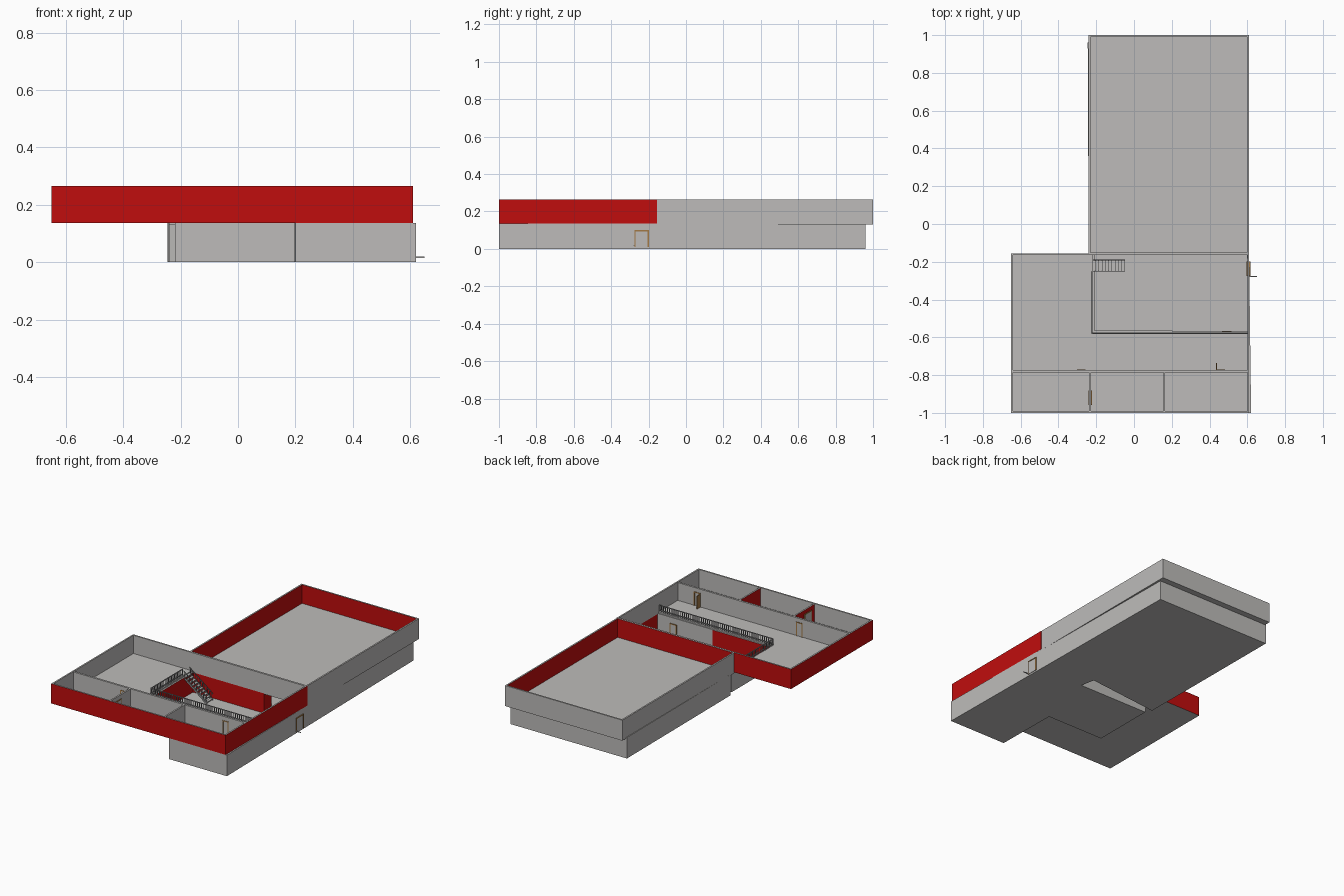
import bpy, bmesh
from mathutils import Vector

cube = bpy.data.objects.get("Cube")
if cube:
    bpy.data.objects.remove(cube)


def material(name, colour):
    m = bpy.data.materials.new(name)
    m.use_nodes = True
    m.diffuse_color = (*colour, 1)
    m.node_tree.nodes["Principled BSDF"].inputs["Base Color"].default_value = (*colour, 1)
    return m


GRAY = material("plaster gray", (0.51, 0.50, 0.49))
RED = material("wall red", (0.53, 0.004, 0.004))
BROWN = material("door wood", (0.36, 0.19, 0.06))
STEEL = material("railing gray", (0.3, 0.3, 0.3))


def finish(name, bm, mats):
    mesh = bpy.data.meshes.new(name)
    bm.to_mesh(mesh)
    bm.free()
    for m in mats:
        mesh.materials.append(m)
    obj = bpy.data.objects.new(name, mesh)
    bpy.context.collection.objects.link(obj)
    return obj


def add_box(bm, lo, hi):
    r = bmesh.ops.create_cube(bm, size=1)
    for v in r["verts"]:
        v.co = [lo[i] + (v.co[i] + 0.5) * (hi[i] - lo[i]) for i in range(3)]


def boxes(name, mat, parts):
    bm = bmesh.new()
    for lo, hi in parts:
        add_box(bm, lo, hi)
    return finish(name, bm, [mat])


def slab(name, pts, z0, z1, mat=GRAY):
    bm = bmesh.new()
    f = bm.faces.new([bm.verts.new((x, y, z0)) for x, y in pts])
    r = bmesh.ops.extrude_face_region(bm, geom=[f])
    for v in r["geom"]:
        if isinstance(v, bmesh.types.BMVert):
            v.co.z = z1
    bmesh.ops.recalc_face_normals(bm, faces=bm.faces)
    return finish(name, bm, [mat])


def wall_ring(name, pts, z0, z1, outer, inner, t=0.01):
    """Mitred walls on a counter-clockwise outline, one colour per side."""
    p = [Vector(q) for q in pts]
    n = len(p)
    inside = []
    for i in range(n):
        a = (p[i] - p[i - 1]).normalized()
        b = (p[(i + 1) % n] - p[i]).normalized()
        na, nb = Vector((-a.y, a.x)), Vector((-b.y, b.x))
        inside.append(p[i] + t * (na + nb) / (1 + na.dot(nb)))
    bm = bmesh.new()
    rings = [[bm.verts.new((q.x, q.y, z)) for q in line]
             for line, z in ((p, z0), (p, z1), (inside, z1), (inside, z0))]
    slots = (0, 2, 1, 2)
    for k in range(4):
        lo, hi = rings[k], rings[(k + 1) % 4]
        for i in range(n):
            j = (i + 1) % n
            bm.faces.new((lo[i], lo[j], hi[j], hi[i])).material_index = slots[k]
    return finish(name, bm, [outer, inner, GRAY])


# Ground storey: stepped outline with an entrance recess and an alcove
ground = [(0.62, -1), (0.595, 0.96), (-0.245, 0.96), (-0.24, -0.115), (0.27, -0.06),
          (0.29, -0.155), (-0.22, -0.155), (-0.22, -0.575), (0.195, -0.575), (0.2, -1)]
slab("ground_floor", ground, 0, 0.008)
wall_ring("ground_walls", ground, 0.001, 0.137, GRAY, RED)
boxes("ground_partition", GRAY, [((0.195, -0.58, 0), (0.608, -0.57, 0.137))])

# Rear hall, upper storey
hall = [(-0.24, -0.16), (0.609, -0.16), (0.609, 1), (-0.24, 1)]
slab("hall_floor", hall, 0.13, 0.142)
wall_ring("hall_walls", hall, 0.13, 0.264, GRAY, RED)

# Front wing, upper storey, floor left open above the stairwell
wing = [(-0.65, -1), (0.61, -1), (0.61, -0.155), (-0.65, -0.155)]
slab("wing_floor", [(-0.645, -0.995), (0.605, -0.995), (0.605, -0.575), (-0.22, -0.575),
                    (-0.22, -0.16), (-0.645, -0.16)], 0.136, 0.146)
wall_ring("wing_walls", wing, 0.136, 0.265, RED, GRAY)

# Room partitions of the wing
boxes("long_partition", GRAY, [((-0.641, -0.785, 0.14), (0.601, -0.772, 0.262))])
for name, x in (("left_room_partition", 0.16), ("right_room_partition", -0.232)):
    part = boxes(name, GRAY, [((x - 0.005, -0.991, 0.14), (x + 0.005, -0.784, 0.262))])
    part.data.materials.append(RED)
    for f in part.data.polygons:
        if f.normal.x < -0.5:
            f.material_index = 1


def door(name, x, y, z, along, depth=0.018, w=0.076, h=0.09, leaf=GRAY):
    """Wooden frame around a thin leaf, centred on a wall."""
    def bar(u0, u1, z0, z1, d):
        if along == "x":
            return (x + u0, y - d / 2, z + z0), (x + u1, y + d / 2, z + z1)
        return (x - d / 2, y + u0, z + z0), (x + d / 2, y + u1, z + z1)
    e, b = w / 2, 0.006
    boxes(name + "_frame", BROWN, [bar(-e, -e + b, 0, h, depth), bar(e - b, e, 0, h, depth),
                                   bar(-e, e, h - b, h, depth)])
    boxes(name + "_leaf", leaf, [bar(-e + b, e - b, 0, h - b, depth - 0.004)])


door("side_door", 0.606, -0.237, 0.01, "y", depth=0.02)
door("stair_hall_door", 0.49, -0.575, 0.008, "x", w=0.05)
door("left_room_door", 0.46, -0.778, 0.146, "x", w=0.045)
door("right_room_door", -0.28, -0.778, 0.146, "x", w=0.045)
door("middle_room_door", -0.232, -0.92, 0.146, "y")
boxes("left_room_open_leaf", BROWN, [((0.435, -0.772, 0.146), (0.44, -0.735, 0.23))])
boxes("side_door_step_rod", GRAY, [((0.605, -0.28, 0.015), (0.65, -0.276, 0.019))])


# Balcony railings: posts with two rails
def railing(name, start, end, posts):
    a, b = Vector(start), Vector(end)
    r = 0.002
    parts = []
    for i in range(posts + 1):
        q = a.lerp(b, i / posts)
        parts.append(((q.x - r, q.y - r, 0.146), (q.x + r, q.y + r, 0.188)))
    for z in (0.155, 0.186):
        parts.append(((min(a.x, b.x) - 0.003, min(a.y, b.y) - 0.003, z),
                      (max(a.x, b.x) + 0.003, max(a.y, b.y) + 0.003, z + 0.004)))
    boxes(name, STEEL, parts)


railing("front_railing", (-0.222, -0.58), (0.6, -0.58), 54)
railing("side_railing", (-0.224, -0.575), (-0.224, -0.255), 20)

# Staircase: open treads, two stringers and two handrails
steps, x0, x1 = 10, -0.218, -0.048
run = (x1 - x0) / steps
boxes("stair_treads", GRAY, [((x0 + i * run, -0.248, 0.135 - i * 0.0135),
                              (x0 + (i + 1) * run, -0.19, 0.141 - i * 0.0135))
                             for i in range(steps)])
for side, y in (("front", -0.25), ("back", -0.19)):
    for part, lift, tall in (("stringer", -0.012, 0.014), ("handrail", 0.035, 0.005)):
        bm = bmesh.new()
        add_box(bm, (x0, y - 0.002, 0.14 + lift), (x1, y + 0.002, 0.14 + lift + tall))
        for v in bm.verts:
            if v.co.x > -0.1:
                v.co.z -= 0.128
        finish(side + "_stair_" + part, bm, [STEEL])
    boxes(side + "_stair_posts", STEEL,
          [((x0 + (i + 0.4) * run, y - 0.0015, 0.14 - i * 0.0135),
            (x0 + (i + 0.6) * run, y + 0.0015, 0.172 - i * 0.0135)) for i in range(steps)])
